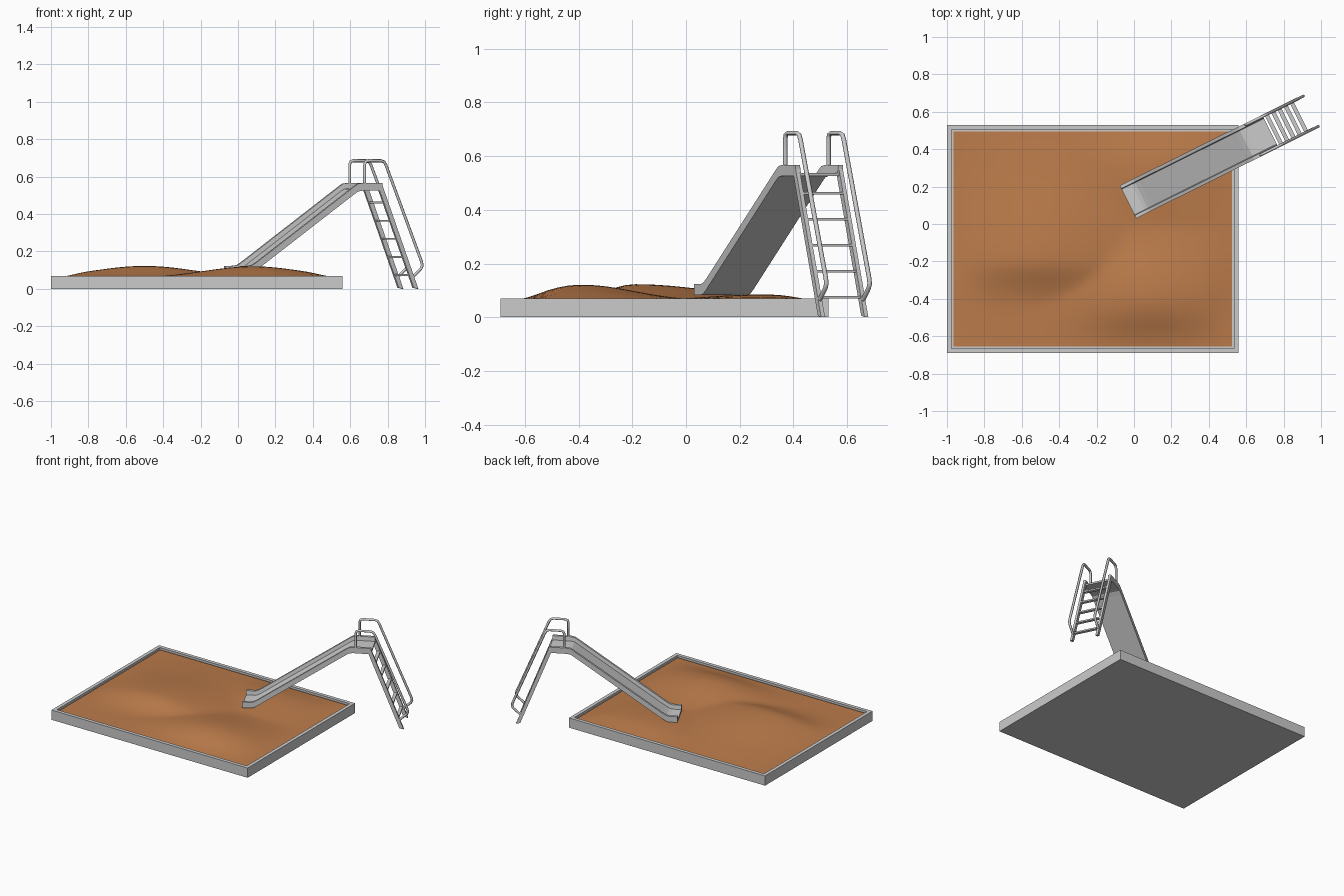
import bpy, bmesh
from math import radians, exp
from mathutils import Matrix, Vector

if "Cube" in bpy.data.objects:
    bpy.data.objects.remove(bpy.data.objects["Cube"])

# Slide frame: local x runs from the chute exit to the ladder, local y is sideways
SLIDE = Matrix.Translation((-0.0275, 0.12, 0)) @ Matrix.Rotation(radians(26.4), 4, 'Z')


def finish(name, bm, matrix=Matrix()):
    bmesh.ops.recalc_face_normals(bm, faces=bm.faces)
    mesh = bpy.data.meshes.new(name)
    bm.to_mesh(mesh)
    bm.free()
    obj = bpy.data.objects.new(name, mesh)
    obj.matrix_world = matrix
    bpy.context.collection.objects.link(obj)
    return obj


def smooth(obj, angle):
    bpy.ops.object.select_all(action='DESELECT')
    obj.select_set(True)
    bpy.context.view_layer.objects.active = obj
    bpy.ops.object.shade_smooth_by_angle(angle=radians(angle))


def sweep(name, path, section):
    """Sweep a closed (side, height) section along a (u, z) path."""
    bm = bmesh.new()
    rings = [[bm.verts.new((u, v, z + h)) for v, h in section] for u, z in path]
    n = len(section)
    for a, b in zip(rings, rings[1:]):
        for i in range(n):
            bm.faces.new((a[i], a[(i + 1) % n], b[(i + 1) % n], b[i]))
    bm.faces.new(rings[0])
    bm.faces.new(rings[-1])
    return finish(name, bm, SLIDE)


def prism(name, profile, y0, y1):
    """Extrude a (u, z) outline sideways between y0 and y1."""
    bm = bmesh.new()
    face = bm.faces.new([bm.verts.new((u, y0, z)) for u, z in profile])
    ext = bmesh.ops.extrude_face_region(bm, geom=[face])
    new = [g for g in ext['geom'] if isinstance(g, bmesh.types.BMVert)]
    bmesh.ops.translate(bm, verts=new, vec=(0, y1 - y0, 0))
    return finish(name, bm, SLIDE)


# Sandbox frame: box with a raised rim, open where the sand lies
X0, X1, Y0, Y1 = -1.0, 0.56, -0.69, 0.53
RIM, TOP, SAND = 0.036, 0.07, 0.06
bm = bmesh.new()
bmesh.ops.create_cube(bm, size=1, matrix=Matrix.Translation(((X0 + X1) / 2, (Y0 + Y1) / 2, TOP / 2))
                      @ Matrix.Diagonal((X1 - X0, Y1 - Y0, TOP, 1)))
top = max(bm.faces, key=lambda f: f.calc_center_median().z)
bmesh.ops.inset_region(bm, faces=[top], thickness=RIM)
ext = bmesh.ops.extrude_face_region(bm, geom=[top])
new = [g for g in ext['geom'] if isinstance(g, bmesh.types.BMVert)]
bmesh.ops.translate(bm, verts=new, vec=(0, 0, SAND - 0.005 - TOP))
if top.is_valid:
    bm.faces.remove(top)
finish("sandbox_frame", bm)


# Sand: grid raised into soft mounds that fade out at the rim
def mound(x, y, cx, cy, h, sx, south, north):
    sy = south if y < cy else north
    return h * exp(-((x - cx) / sx) ** 2 - ((y - cy) / sy) ** 2)


bm = bmesh.new()
w, d = X1 - X0 - 2 * RIM, Y1 - Y0 - 2 * RIM
bmesh.ops.create_grid(bm, x_segments=40, y_segments=32, size=0.5,
                      matrix=Matrix.Translation(((X0 + X1) / 2, (Y0 + Y1) / 2, SAND))
                      @ Matrix.Diagonal((w, d, 1, 1)))
for vert in bm.verts:
    x, y = vert.co.x, vert.co.y
    edge = min(x - X0 - RIM, X1 - RIM - x, y - Y0 - RIM, Y1 - RIM - y)
    fade = min(1, max(0, edge / 0.17))
    h = max(mound(x, y, -0.5, -0.19, 0.063, 0.38, 0.15, 0.42),
            mound(x, y, 0.08, -0.39, 0.061, 0.36, 0.2, 0.28),
            mound(x, y, 0.1, 0.28, 0.025, 0.4, 0.3, 0.25))
    vert.co.z += h * fade * (2 - fade)
sand = finish("sand", bm)
smooth(sand, 60)
mat = bpy.data.materials.new("sand_brown")
mat.diffuse_color = (0.5, 0.2, 0.07, 1)
mat.use_nodes = True
mat.node_tree.nodes["Principled BSDF"].inputs["Base Color"].default_value = mat.diffuse_color
sand.data.materials.append(mat)

# Chute: floor with two raised side rims, bent at exit and platform
half = [(0.098, 0), (0.098, 0.041), (0.080, 0.041), (0.076, 0.012)]
section = half + [(-v, h) for v, h in reversed(half)]
sweep("slide_chute", [(-0.005, 0.082), (0.055, 0.083), (0.075, 0.089), (0.10, 0.105),
                      (0.675, 0.505), (0.70, 0.521), (0.725, 0.525), (0.845, 0.525)], section)

# Ladder sides and rungs
LADDER_TOP, LADDER_FOOT, HEIGHT = 0.83, 1.045, 0.555


def ladder_u(z):
    return LADDER_FOOT + (LADDER_TOP - LADDER_FOOT) * z / HEIGHT


for side, s in (("left", 1), ("right", -1)):
    prism(f"ladder_side_{side}", [(LADDER_FOOT - 0.014, 0.006), (LADDER_FOOT + 0.014, 0),
                                  (LADDER_TOP + 0.014, HEIGHT), (LADDER_TOP - 0.014, HEIGHT)],
          s * 0.082, s * 0.098)
for i in range(5):
    z = 0.075 + i * 0.0965
    u = ladder_u(z)
    prism(f"rung_{i + 1}", [(u - 0.011, z - 0.005), (u + 0.011, z - 0.005),
                            (u + 0.011, z + 0.005), (u - 0.011, z + 0.005)], -0.085, 0.085)

# Handrails: bent tubes from the platform down to the ladder feet
RAIL = [(0.742, 0.55), (0.742, 0.665), (0.748, 0.68), (0.762, 0.685), (0.84, 0.685), (0.858, 0.679),
        (0.87, 0.66), (1.082, 0.145), (1.086, 0.125), (1.078, 0.108), (1.025, 0.06)]
for side, s in (("left", 1), ("right", -1)):
    curve = bpy.data.curves.new(f"handrail_{side}", 'CURVE')
    curve.dimensions = '3D'
    curve.bevel_depth = 0.0085
    curve.bevel_resolution = 1
    curve.use_fill_caps = True
    spline = curve.splines.new('POLY')
    spline.points.add(len(RAIL) - 1)
    for p, (u, z) in zip(spline.points, RAIL):
        p.co = (u, s * 0.09, z, 1)
    rail = bpy.data.objects.new(f"handrail_{side}", curve)
    rail.matrix_world = SLIDE
    bpy.context.collection.objects.link(rail)
